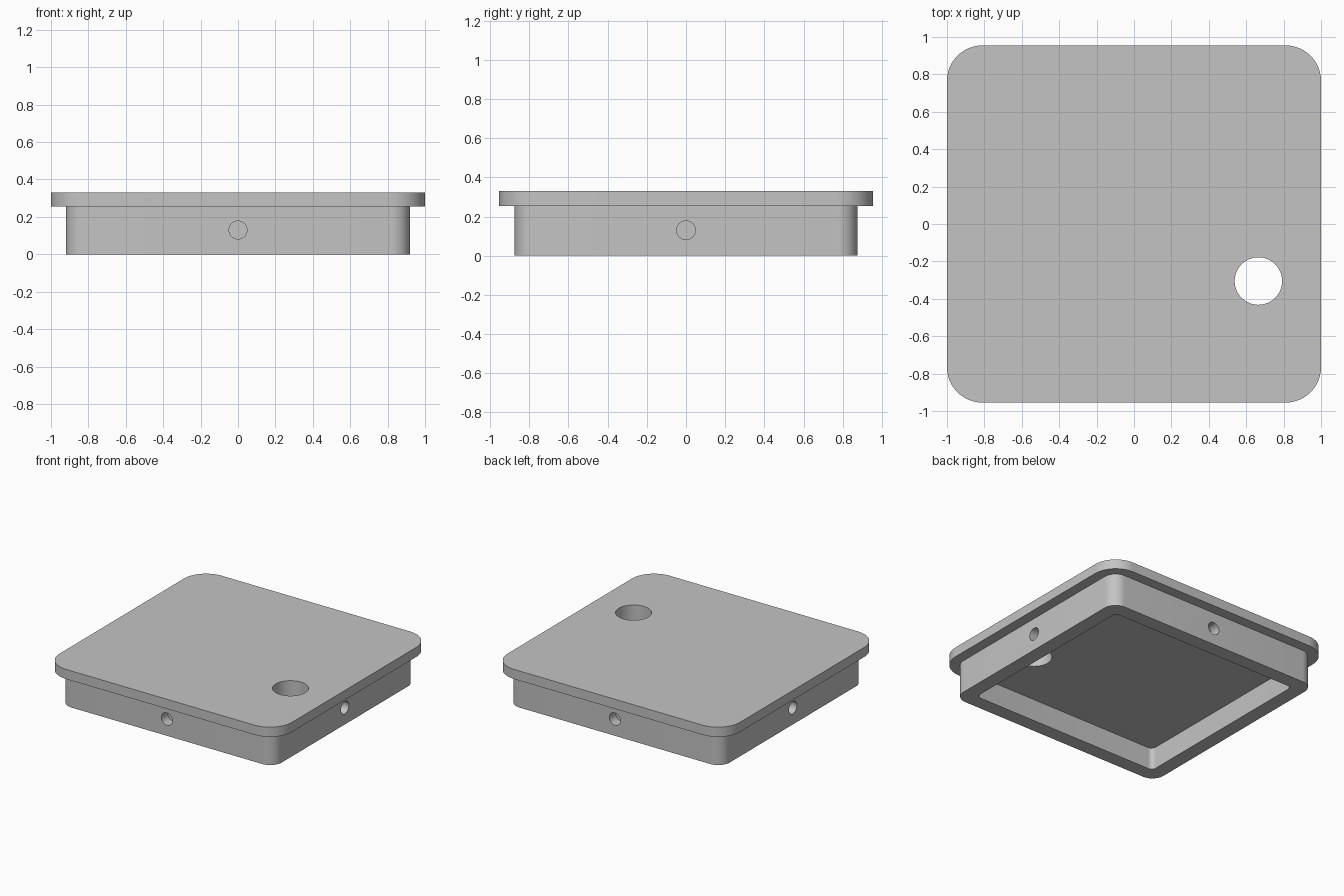
import bpy, bmesh
from math import cos, sin, pi, radians
from mathutils import Matrix

cube = bpy.data.objects.get("Cube")
if cube:
    bpy.data.objects.remove(cube, do_unlink=True)

grey = bpy.data.materials.new("plain grey")
grey.use_nodes = True
color = (0.55, 0.55, 0.55, 1)
grey.diffuse_color = color
grey.node_tree.nodes["Principled BSDF"].inputs["Base Color"].default_value = color


def add_object(name, bm):
    bmesh.ops.recalc_face_normals(bm, faces=bm.faces[:])
    mesh = bpy.data.meshes.new(name)
    bm.to_mesh(mesh)
    bm.free()
    mesh.materials.append(grey)
    obj = bpy.data.objects.new(name, mesh)
    bpy.context.collection.objects.link(obj)
    return obj


def rounded_slab(name, half_x, half_y, radius, bottom, top, steps=12):
    """Upright slab with four rounded corners."""
    bm = bmesh.new()
    outline = []
    corners = [(1, 1), (-1, 1), (-1, -1), (1, -1)]
    for quarter, (sx, sy) in enumerate(corners):
        for i in range(steps + 1):
            a = (quarter + i / steps) * pi / 2
            outline.append(bm.verts.new((sx * (half_x - radius) + radius * cos(a),
                                         sy * (half_y - radius) + radius * sin(a),
                                         bottom)))
    base = bm.faces.new(outline)
    raised = bmesh.ops.extrude_face_region(bm, geom=[base])["geom"]
    verts = [v for v in raised if isinstance(v, bmesh.types.BMVert)]
    bmesh.ops.translate(bm, verts=verts, vec=(0, 0, top - bottom))
    return add_object(name, bm)


def cylinder(name, radius, depth, matrix):
    bm = bmesh.new()
    bmesh.ops.create_cone(bm, cap_ends=True, segments=48, radius1=radius,
                          radius2=radius, depth=depth, matrix=matrix)
    return add_object(name, bm)


def combine(target, tool, operation):
    """Apply a boolean and discard the tool."""
    mod = target.modifiers.new(operation.lower(), "BOOLEAN")
    mod.operation = operation
    mod.solver = "EXACT"
    mod.object = tool
    bpy.context.view_layer.objects.active = target
    bpy.ops.object.modifier_apply(modifier=mod.name)
    bpy.data.objects.remove(tool, do_unlink=True)


# Overhanging lid plate joined to the narrower skirt
SKIRT_X, SKIRT_Y, WALL = 0.92, 0.875, 0.112
cover = rounded_slab("cover", 1.0, 0.955, 0.19, 0.255, 0.33)
combine(cover, rounded_slab("skirt", SKIRT_X, SKIRT_Y, 0.1, 0, 0.29), "UNION")

# Open cavity underneath
combine(cover, rounded_slab("cavity", SKIRT_X - WALL, SKIRT_Y - WALL, 0.035,
                            -0.1, 0.17), "DIFFERENCE")

# Round hole through the lid
combine(cover, cylinder("lid_hole", 0.127, 1, Matrix.Translation((0.665, -0.305, 0.6))),
        "DIFFERENCE")

# Blind socket in the middle of each side wall
for side in range(4):
    reach = SKIRT_X if side % 2 == 0 else SKIRT_Y
    place = (Matrix.Rotation(side * pi / 2, 4, "Z")
             @ Matrix.Translation((reach, 0, 0.13))
             @ Matrix.Rotation(pi / 2, 4, "Y"))
    combine(cover, cylinder("socket", 0.048, 0.16, place), "DIFFERENCE")

# Smooth rounded surfaces, crisp edges
bpy.ops.object.select_all(action="DESELECT")
cover.select_set(True)
bpy.context.view_layer.objects.active = cover
bpy.ops.object.shade_smooth_by_angle(angle=radians(30))
